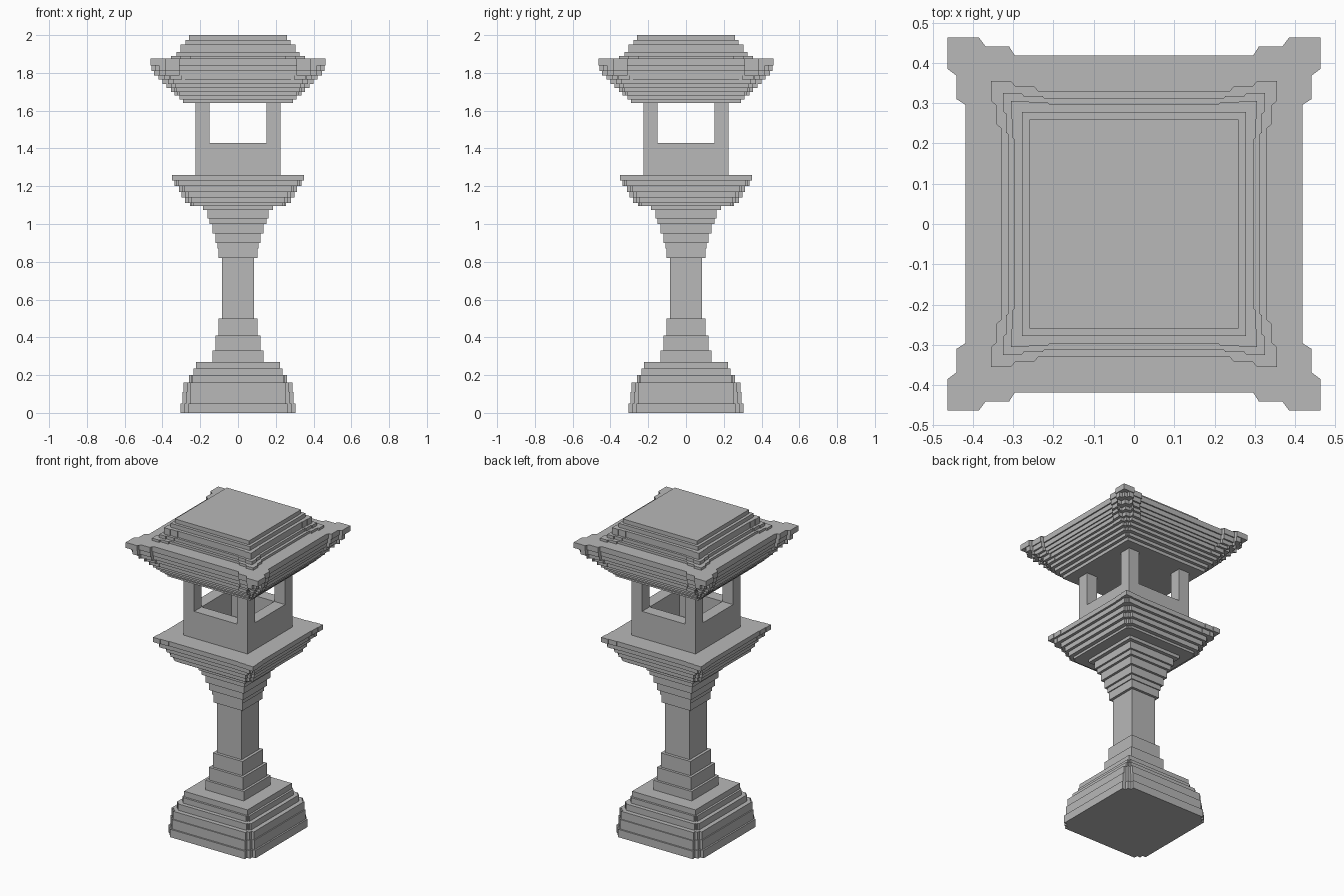
import bpy, bmesh

if "Cube" in bpy.data.objects:
    bpy.data.objects.remove(bpy.data.objects["Cube"])

# Mid-grey stone
stone = bpy.data.materials.new("stone")
stone.diffuse_color = (0.48, 0.48, 0.48, 1)
stone.use_nodes = True
stone.node_tree.nodes["Principled BSDF"].inputs["Base Color"].default_value = stone.diffuse_color


def outline(m, c, k):
    """Stepped square: half-width m mid-side, c at the corners, notch k cut from each corner."""
    e, a, b = (m + c) / 2, min(0.31, 0.70 * c), min(0.385, 0.86 * c)
    h = k / 2
    q = [(m, -a), (m, a), (e, a), (e, b), (c, b), (c, c - k), (c - h, c - k),
         (c - h, c - h), (c - k, c - h), (c - k, c), (b, c), (b, e), (a, e)]
    pts = []
    for _ in range(4):
        pts += q
        q = [(-y, x) for x, y in q]
    return pts


def stepped(name, z, layers):
    """Closed stack of terraces; each layer is (top z, mid, corner, notch)."""
    bm = bmesh.new()
    rings = []
    for top, m, c, k in layers:
        for level in (z, top):
            rings.append([bm.verts.new((x, y, level)) for x, y in outline(m, c, k)])
        z = top
    n = len(rings[0])
    for lo, hi in zip(rings, rings[1:]):
        for i in range(n):
            j = (i + 1) % n
            bm.faces.new((lo[i], lo[j], hi[j], hi[i]))
    bm.faces.new(rings[0][::-1])
    bm.faces.new(rings[-1])
    bmesh.ops.remove_doubles(bm, verts=bm.verts[:], dist=0.0004)
    bmesh.ops.recalc_face_normals(bm, faces=bm.faces[:])
    return finish(name, bm)


def finish(name, bm):
    mesh = bpy.data.meshes.new(name)
    bm.to_mesh(mesh)
    bm.free()
    mesh.materials.append(stone)
    ob = bpy.data.objects.new(name, mesh)
    bpy.context.collection.objects.link(ob)
    return ob


def box(name, hx, hy, z0, z1):
    bm = bmesh.new()
    bmesh.ops.create_cube(bm, size=1)
    for v in bm.verts:
        v.co = (v.co.x * 2 * hx, v.co.y * 2 * hy, z0 + (v.co.z + 0.5) * (z1 - z0))
    return finish(name, bm)


# Plinth with worn corners
stepped("base", 0, [
    (0.05, 0.305, 0.305, 0.045), (0.11, 0.295, 0.295, 0.04), (0.16, 0.288, 0.288, 0.035),
    (0.20, 0.26, 0.26, 0.02), (0.235, 0.235, 0.235, 0.015), (0.27, 0.222, 0.222, 0)])

# Waisted column
widths = [(0.33, 0.135), (0.41, 0.12), (0.50, 0.104), (0.82, 0.086), (0.87, 0.102),
          (0.90, 0.108), (0.95, 0.12), (1.00, 0.135), (1.03, 0.15), (1.075, 0.162),
          (1.095, 0.185)]
stepped("column", 0.27, [(z, w, w, 0) for z, w in widths])

# Platform under the light chamber
stepped("platform", 1.095, [
    (1.11, 0.255, 0.255, 0.02), (1.14, 0.28, 0.28, 0.03), (1.17, 0.298, 0.298, 0.035),
    (1.20, 0.312, 0.312, 0.03), (1.23, 0.33, 0.335, 0.02), (1.26, 0.343, 0.35, 0)])

# Light chamber: hollow box with four open windows
chamber = box("light_chamber", 0.225, 0.225, 1.26, 1.64)
for name, hx, hy, z0 in (("cavity_cutter", 0.15, 0.15, 1.2),
                         ("window_cutter_x", 0.4, 0.15, 1.43),
                         ("window_cutter_y", 0.15, 0.4, 1.43)):
    cutter = box(name, hx, hy, z0, 1.8)
    cutter.hide_render = True
    cutter.hide_set(True)
    cutter.display_type = 'WIRE'
    mod = chamber.modifiers.new(name, 'BOOLEAN')
    mod.operation = 'DIFFERENCE'
    mod.solver = 'EXACT'
    mod.object = cutter

# Flared eaves and terraced cap
stepped("roof", 1.64, [
    (1.66, 0.29, 0.29, 0), (1.68, 0.31, 0.31, 0.015), (1.70, 0.335, 0.335, 0.025),
    (1.72, 0.355, 0.355, 0.03), (1.74, 0.372, 0.378, 0.045), (1.765, 0.387, 0.40, 0.06),
    (1.785, 0.395, 0.422, 0.065), (1.81, 0.402, 0.445, 0.06), (1.84, 0.41, 0.458, 0.04),
    (1.875, 0.418, 0.463, 0),
    (1.89, 0.33, 0.355, 0), (1.91, 0.312, 0.325, 0), (1.95, 0.298, 0.305, 0),
    (1.975, 0.278, 0.278, 0), (2.0, 0.26, 0.26, 0)])
